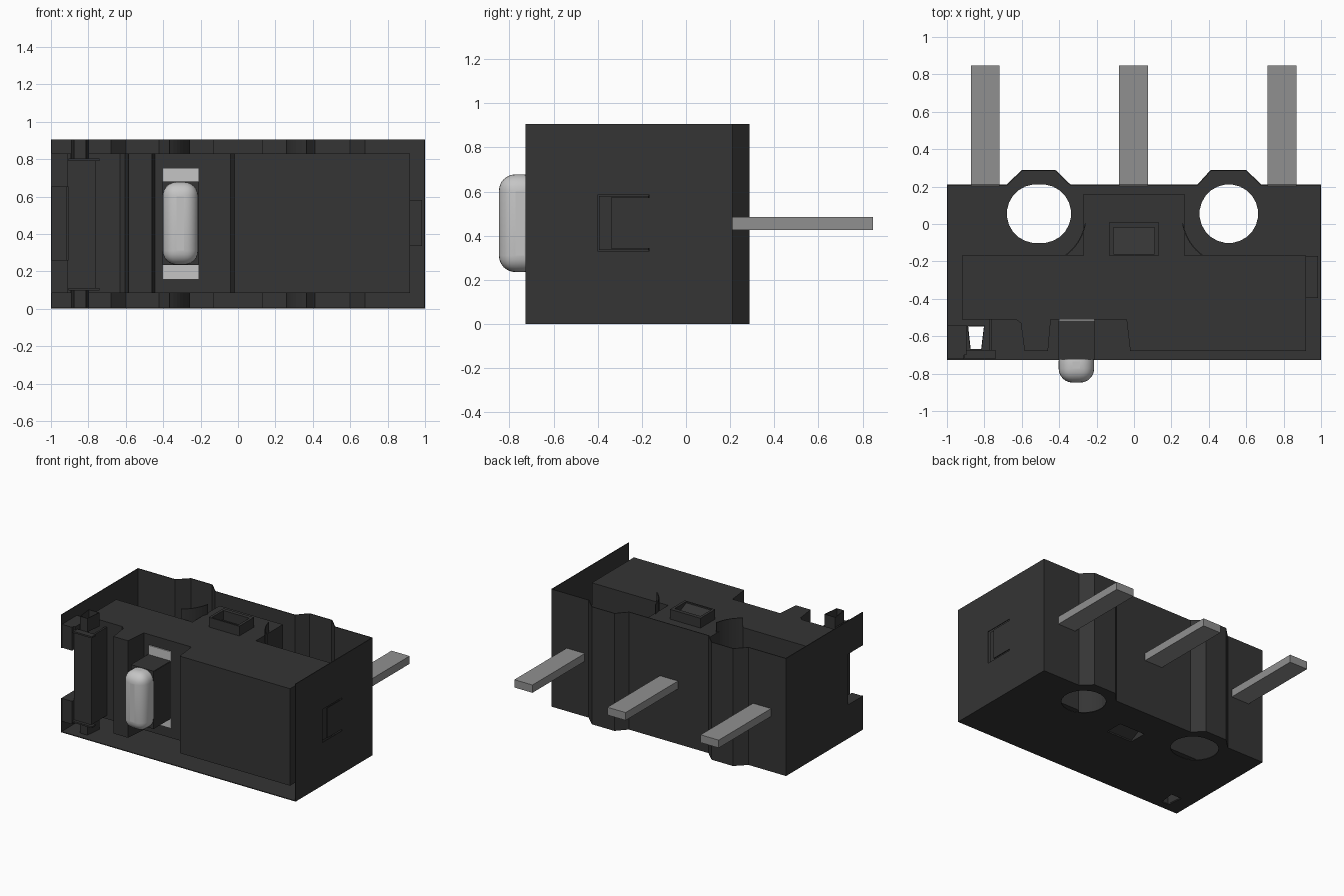
import bpy, bmesh, math
from mathutils import Vector

cube = bpy.data.objects.get("Cube")
if cube:
    bpy.data.objects.remove(cube)


def material(name, value):
    m = bpy.data.materials.new(name)
    m.use_nodes = True
    colour = (value, value, value, 1)
    m.diffuse_color = colour
    m.node_tree.nodes["Principled BSDF"].inputs["Base Color"].default_value = colour
    return m


DARK = material("dark grey plastic", 0.035)
METAL = material("grey metal", 0.28)
LIGHT = material("light grey plastic", 0.56)

H = 0.905            # housing height
B0, B1 = 0.083, 0.83  # inner block bottom and top
T = 0.006            # sheet thickness


def finish(bm, name, mat):
    bmesh.ops.recalc_face_normals(bm, faces=bm.faces)
    me = bpy.data.meshes.new(name)
    bm.to_mesh(me)
    bm.free()
    me.materials.append(mat)
    ob = bpy.data.objects.new(name, me)
    bpy.context.collection.objects.link(ob)
    return ob


def box(name, x, y, z, mat=DARK):
    bm = bmesh.new()
    bmesh.ops.create_cube(bm, size=1)
    for v in bm.verts:
        v.co = Vector([(r[0] + r[1]) / 2 + c * (r[1] - r[0])
                       for c, r in zip(v.co, (x, y, z))])
    return finish(bm, name, mat)


def prism(name, outline, lo, hi, holes=(), axis="z", mat=DARK):
    """Extrude a 2D outline with holes: (x, y) along z, or (y, z) along x."""
    bm = bmesh.new()
    place = (lambda p: (p[0], p[1], lo)) if axis == "z" else (lambda p: (lo, p[0], p[1]))
    normal = Vector((0, 0, 1)) if axis == "z" else Vector((1, 0, 0))
    edges = []
    for loop in (outline, *holes):
        vs = [bm.verts.new(place(p)) for p in loop]
        edges += [bm.edges.new((vs[i - 1], vs[i])) for i in range(len(vs))]
    bmesh.ops.triangle_fill(bm, use_beauty=True, use_dissolve=False,
                            edges=edges, normal=normal)
    ext = bmesh.ops.extrude_face_region(bm, geom=bm.faces[:])
    bmesh.ops.translate(bm, vec=normal * (hi - lo),
                        verts=[g for g in ext["geom"] if isinstance(g, bmesh.types.BMVert)])
    return finish(bm, name, mat)


def sheet(name, path, z0, z1):
    """Thin upright wall following a 2D path."""
    bm = bmesh.new()
    low = [bm.verts.new((x, y, z0)) for x, y in path]
    top = [bm.verts.new((x, y, z1)) for x, y in path]
    for i in range(len(path) - 1):
        bm.faces.new((low[i], low[i + 1], top[i + 1], top[i]))
    ob = finish(bm, name, DARK)
    solid = ob.modifiers.new("thickness", "SOLIDIFY")
    solid.thickness = T
    solid.offset = 0
    return ob


def rect(x0, x1, y0, y1):
    return [(x0, y0), (x1, y0), (x1, y1), (x0, y1)]


def oblong(cx, cy, r, half, n=24):
    pts = []
    for i in range(n):
        a = 2 * math.pi * (i + 0.5) / n
        pts.append((cx + r * math.cos(a) + math.copysign(half, math.cos(a)),
                    cy + r * math.sin(a)))
    return pts


# Housing: floor with mounting holes, rear wall with two bumps, side walls
rear = [(-1, .208), (-.68, .208), (-.6, .285), (-.42, .285), (-.34, .208),
        (.34, .208), (.41, .285), (.6, .285), (.68, .208), (1, .208)]
latch_slot = [(-.89, -.545), (-.80, -.545), (-.815, -.67), (-.875, -.67)]
prism("housing_floor", [(1, -.727), (-1, -.727)] + rear, 0, T,
      holes=[oblong(-.508, .055, .157, .015), oblong(.507, .055, .157, 0),
             rect(-.11, .11, -.16, -.02), latch_slot])
sheet("rear_wall", rear, 0, H)
clip = [(-.4, .33), (-.165, .33), (-.165, .342), (-.34, .342),
        (-.34, .573), (-.165, .573), (-.165, .585), (-.4, .585)]
prism("left_wall", rect(-.727, .208, 0, H), 1 - T, 1, holes=[clip], axis="x")
prism("right_wall", [(-.727, 0), (.208, 0), (.208, H), (-.727, H),
                     (-.727, .65), (-.54, .65), (-.54, .26), (-.727, .26)],
      -1, -1 + T, axis="x")
box("side_clip", (.915, .985), (-.395, -.17), (.335, .58))

# Inner block with the slider recess and rear tongue
prism("inner_block", [
    (-.92, -.51), (-.63, -.51), (-.605, -.53), (-.585, -.68), (-.46, -.68),
    (-.445, -.51), (-.04, -.51), (-.02, -.68), (.92, -.68), (.92, -.168),
    (.27, -.168), (.27, .16), (-.27, .16), (-.27, -.168), (-.92, -.168)], B0, B1)

# Curved ribs next to the mounting holes
for side, label in ((-1, "right"), (1, "left")):
    arc = []
    for i in range(9):
        a = math.radians(-56 + i * 45 / 8)
        arc.append((side * (.51 - .255 * math.cos(a)), .055 + .27 * math.sin(a)))
    sheet(label + "_hole_rib", arc, T, H)

# Central boss above and below the block, each with a sloped pocket
for label, z0, z1, inner, outer in (("upper", B1, H, B1, H - .01),
                                    ("lower", T, B0, B0, .01)):
    prism(label + "_boss", rect(-.13, .13, -.17, .01), z0, z1,
          holes=[rect(-.11, .11, -.16, -.02)])
    prism(label + "_pocket_ramp", [(-.16, inner), (-.02, inner), (-.16, outer)],
          -.11, .11, axis="x")

# Latch at the right front corner
outer = [(-.905, -.535), (-.77, -.535), (-.77, -.70), (-.905, -.70)]
for label, z0, z1 in (("upper", .80, H), ("lower", T, .11)):
    sheet(label + "_latch_tube", latch_slot + latch_slot[:1], z0, z1)
for label, z0, z1 in (("upper", .65, B1), ("lower", B0, .26)):
    box(label + "_latch_shelf", (-.996, -.908), (-.722, -.54), (z0, z1))
    box(label + "_latch_side", (-.908, -.895), (-.70, -.54), (z0, z1))
box("latch_panel", (-.905, -.76), (-.70, -.675), (.11, .79))
box("latch_panel_side", (-.775, -.76), (-.70, -.51), (.11, .79))
for label, z in (("upper", .79), ("lower", .098)):
    box(label + "_latch_lip", (-.905, -.74), (-.722, -.675), (z, z + .012))

# Slider: light backing plate, dark stem and rounded button
box("slider_plate", (-.4, -.21), (-.518, -.50), (.16, .75), LIGHT)
box("slider_stem", (-.4, -.21), (-.72, -.51), (.24, .675))
button = box("slider_button", (-.403, -.213), (-.848, -.66), (.235, .678), LIGHT)
bev = button.modifiers.new("rounding", "BEVEL")
bev.width = .075
bev.segments = 6
bpy.context.view_layer.objects.active = button
button.select_set(True)
bpy.ops.object.shade_smooth_by_angle(angle=math.radians(40))
button.select_set(False)
# Dark sleeve hiding the rear half of the button
box("button_sleeve", (-.404, -.212), (-.725, -.515), (.234, .679))

# Three rear pins
for label, x in (("right", -.795), ("middle", -.002), ("left", .792)):
    box(label + "_pin", (x - .077, x + .077), (.20, .847), (.425, .485), METAL)
